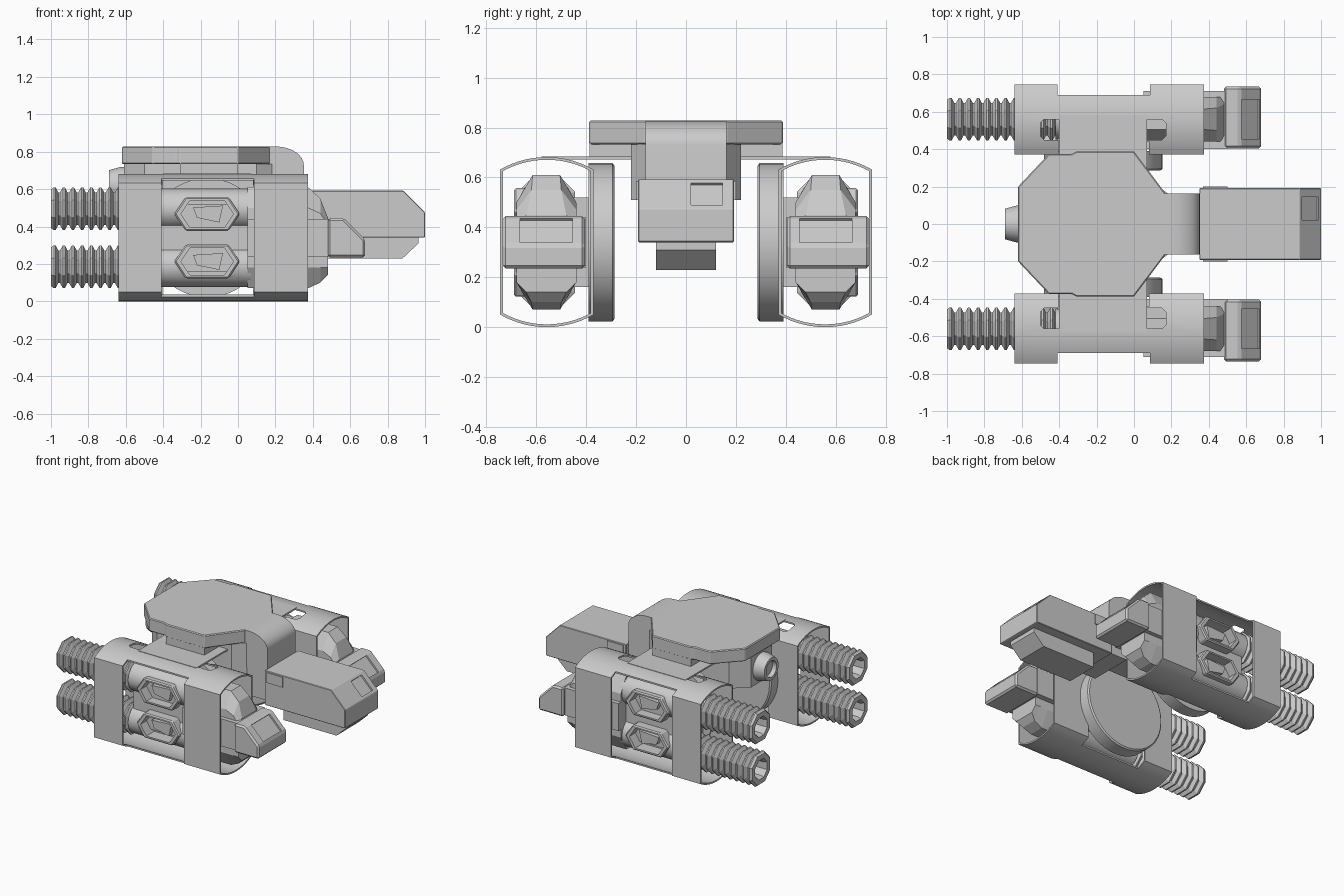
import bpy, bmesh, math
from mathutils import Matrix, Vector

if "Cube" in bpy.data.objects:
    bpy.data.objects.remove(bpy.data.objects["Cube"])


def loft(name, sections, closed=False):
    """Skin equal-length loops; cap the ends unless closed."""
    bm = bmesh.new()
    rings = [[bm.verts.new(p) for p in s] for s in sections]
    n = len(rings[0])
    pairs = list(zip(rings, rings[1:])) + ([(rings[-1], rings[0])] if closed else [])
    for a, b in pairs:
        for i in range(n):
            j = (i + 1) % n
            bm.faces.new((a[i], a[j], b[j], b[i]))
    if not closed:
        bm.faces.new(rings[0])
        bm.faces.new(rings[-1])
    bmesh.ops.recalc_face_normals(bm, faces=bm.faces)
    me = bpy.data.meshes.new(name)
    bm.to_mesh(me)
    bm.free()
    ob = bpy.data.objects.new(name, me)
    bpy.context.collection.objects.link(ob)
    return ob


def prism(name, pts, axis, a, b):
    """Extrude a 2D outline along axis 'x' (y,z), 'y' (x,z) or 'z' (x,y)."""
    place = {'x': lambda p, t: (t, p[0], p[1]),
             'y': lambda p, t: (p[0], t, p[1]),
             'z': lambda p, t: (p[0], p[1], t)}[axis]
    return loft(name, [[place(p, t) for p in pts] for t in (a, b)])


def box(name, x, y, z):
    return prism(name, [(x[0], y[0]), (x[1], y[0]), (x[1], y[1]), (x[0], y[1])], 'z', *z)


def lathe(name, prof, n, cy, cz, axis='x', cx=0):
    """Rings (position, radius) around an x or y axis."""
    angs = [2 * math.pi * (i + 0.5) / n for i in range(n)]
    if axis == 'x':
        s = [[(t, cy + r * math.cos(a), cz + r * math.sin(a)) for a in angs] for t, r in prof]
    else:
        s = [[(cx + r * math.cos(a), t, cz + r * math.sin(a)) for a in angs] for t, r in prof]
    return loft(name, s)


def cut(ob, cutter):
    cutter.hide_render = True
    cutter.hide_viewport = True
    cutter.display_type = 'WIRE'
    m = ob.modifiers.new('cut', 'BOOLEAN')
    m.object = cutter
    m.solver = 'EXACT'


def slope_cutter(name, cx, cy, cz, length, width):
    """Shallow 45 degree recess box."""
    c = box(name, (-0.012, 0.05), (-width / 2, width / 2), (-length / 2, length / 2))
    c.data.transform(Matrix.Translation((cx, cy, cz)) @ Matrix.Rotation(-math.pi / 4, 4, 'Y'))
    return c


def bevel(ob, w):
    m = ob.modifiers.new('bevel', 'BEVEL')
    m.width = w
    m.segments = 1
    m.limit_method = 'ANGLE'


def mirror(ob):
    m = ob.modifiers.new('mirror', 'MIRROR')
    m.use_axis = (False, True, False)


def smooth(ob):
    bpy.ops.object.select_all(action='DESELECT')
    ob.select_set(True)
    bpy.context.view_layer.objects.active = ob
    bpy.ops.object.shade_smooth_by_angle(angle=math.radians(30))


def shell_loop(x, t):
    """Flat-sided loop with shallow arcs above and below, inset by t."""
    R, half, N = 0.375 - t, 0.187 - t, 14
    w = math.asin(half / R)
    top = [(x, 0.558 + R * math.sin(w - 2 * w * i / N), 0.307 + R * math.cos(w - 2 * w * i / N))
           for i in range(N + 1)]
    return top + [(x, y, 0.682 - z) for _, y, z in reversed(top)]


# Side shells: thin loops with window, inner opening and relief slots
X0, X1, T = -0.64, 0.375, 0.011
shell = loft('side_shell', [shell_loop(X0, 0), shell_loop(X1, 0), shell_loop(X1, T), shell_loop(X0, T)], True)
cut(shell, box('window_cutter', (-0.41, 0.085), (0.69, 0.9), (-0.1, 0.8)))
cut(shell, box('inner_cutter', (-0.405, 0.08), (0.3, 0.44), (-0.1, 0.8)))
slot = box('slot_cutter', (-0.5, 0.17), (0.45, 0.56), (0.6, 0.8))
bevel(slot, 0.02)
cut(shell, slot)
smooth(shell)
mirror(shell)

# Plate bridging the two shells
box('bridge_plate', (-0.4, 0.07), (-0.58, 0.58), (0.672, 0.684))

# Large inner discs
disc = lathe('inner_disc', [(0.287, 0.308), (0.295, 0.318), (0.39, 0.318)], 56, 0, 0.34, 'y', -0.165)
smooth(disc)
mirror(disc)

# Ribbed eight-sided barrels, housings and hexagonal vents on each side
for level, cz, vz in (('upper', 0.495, 0.467), ('lower', 0.185, 0.213)):
    prof = [(-0.85, 0.065), (-0.98, 0.065), (-1.0, 0.075), (-1.0, 0.112)]
    pitch = 0.049
    for i in range(12):
        x = -0.985 + i * pitch
        prof += [(x, 0.124), (x + 0.01, 0.124), (x + pitch / 2, 0.094), (x + pitch / 2 + 0.008, 0.094)]
    mirror(lathe(level + '_ribbed_barrel', prof, 8, 0.56, cz))

    housing = lathe(level + '_housing', [(-0.42, 0.108), (0.07, 0.108)], 24, 0.56, cz)
    hexa = lambda s: [(-0.165 + s * dx, vz + s * dz) for dx, dz in
                      ((-0.175, 0), (-0.115, 0.09), (0.115, 0.09), (0.175, 0), (0.115, -0.09), (-0.115, -0.09))]
    vent = prism(level + '_vent_frame', hexa(1), 'y', 0.57, 0.69)
    hole = prism(level + '_vent_cutter', hexa(0.8), 'y', 0.60, 0.8)
    bevel(vent, 0.008)
    for ob in (housing, vent):
        cut(ob, hole)
    smooth(housing)
    mirror(housing)
    mirror(vent)
    mirror(prism(level + '_vent_fin', [(-0.24, vz + 0.035), (-0.08, vz + 0.045), (-0.1, vz - 0.045),
                                       (-0.22, vz - 0.02)], 'y', 0.59, 0.655))

# Core block between upper and lower housings
mirror(box('housing_core', (-0.41, 0.07), (0.38, 0.62), (0.16, 0.52)))


# Tapered front pods
def pod_ring(x, y0, y1, z0, z1, cy, cz):
    return [(x, y, z) for y, z in ((y0 + cy, z0), (y1 - cy, z0), (y1, z0 + cz), (y1, z1 - cz),
                                   (y1 - cy, z1), (y0 + cy, z1), (y0, z1 - cz), (y0, z0 + cz))]


mirror(loft('front_pod', [pod_ring(0.05, 0.44, 0.68, 0.07, 0.61, 0.065, 0.11),
                          pod_ring(0.375, 0.44, 0.68, 0.07, 0.61, 0.065, 0.11),
                          pod_ring(0.44, 0.44, 0.68, 0.10, 0.55, 0.06, 0.08),
                          pod_ring(0.48, 0.44, 0.68, 0.14, 0.45, 0.04, 0.04)]))

# Side gun boxes with sloped recessed fronts
mirror(box('side_gun_body', (0.05, 0.5), (0.40, 0.71), (0.24, 0.44)))
muzzle = prism('side_gun_muzzle', [(0.48, 0.235), (0.68, 0.235), (0.68, 0.33), (0.565, 0.445), (0.48, 0.445)],
               'y', 0.405, 0.735)
bevel(muzzle, 0.012)
cut(muzzle, slope_cutter('side_panel_cutter', 0.6225, 0.56, 0.3875, 0.135, 0.21))
mirror(muzzle)

# Top turret plate with its deeper middle strip
half = [(-0.62, 0.2), (-0.455, 0.375), (-0.33, 0.375), (-0.31, 0.388), (0, 0.388), (0.17, 0.162)]
turret = prism('turret_plate', half + [(x, -y) for x, y in reversed(half)], 'z', 0.733, 0.828)
bevel(turret, 0.006)
box('turret_skirt', (-0.31, 0), (-0.387, 0.387), (0.684, 0.74))

# Hanging body under the turret and rear nozzle
body = [(-0.61, 0.12), (-0.5, 0.22), (0.1, 0.22), (0.2, 0.15)]
prism('turret_body', body + [(x, -y) for x, y in reversed(body)], 'z', 0.51, 0.735)
nozzle = lathe('rear_nozzle', [(-0.66, 0.055), (-0.69, 0.06), (-0.69, 0.083), (-0.63, 0.1), (-0.55, 0.1)],
               16, 0, 0.62)
smooth(nozzle)

# Curved neck leading down to the main gun
arc = [(0.2 + 0.152 * math.sin(a), 0.728 + 0.1 * math.cos(a)) for a in [math.pi / 2 * i / 8 for i in range(9)]]
neck = prism('neck', [(0.1, 0.733), (0.1, 0.828)] + arc + [(0.352, 0.36), (0.2, 0.36), (0.17, 0.733)],
             'y', -0.162, 0.162)
smooth(neck)

# Main gun: bevelled upper box, lower keel, side rails
gun = prism('main_gun', [(0.35, 0.34), (0.995, 0.34), (1.0, 0.345), (1.0, 0.475), (0.885, 0.592), (0.35, 0.592)],
            'y', -0.192, 0.192)
bevel(gun, 0.018)
cut(gun, slope_cutter('main_panel_cutter', 0.9425, 0.083, 0.5335, 0.125, 0.125))
prism('gun_keel', [(0.45, 0.35), (0.45, 0.23), (0.88, 0.23), (0.965, 0.31), (0.965, 0.35)], 'y', -0.12, 0.12)
mirror(box('gun_rail', (0.37, 0.5), (0.15, 0.2), (0.51, 0.585)))
